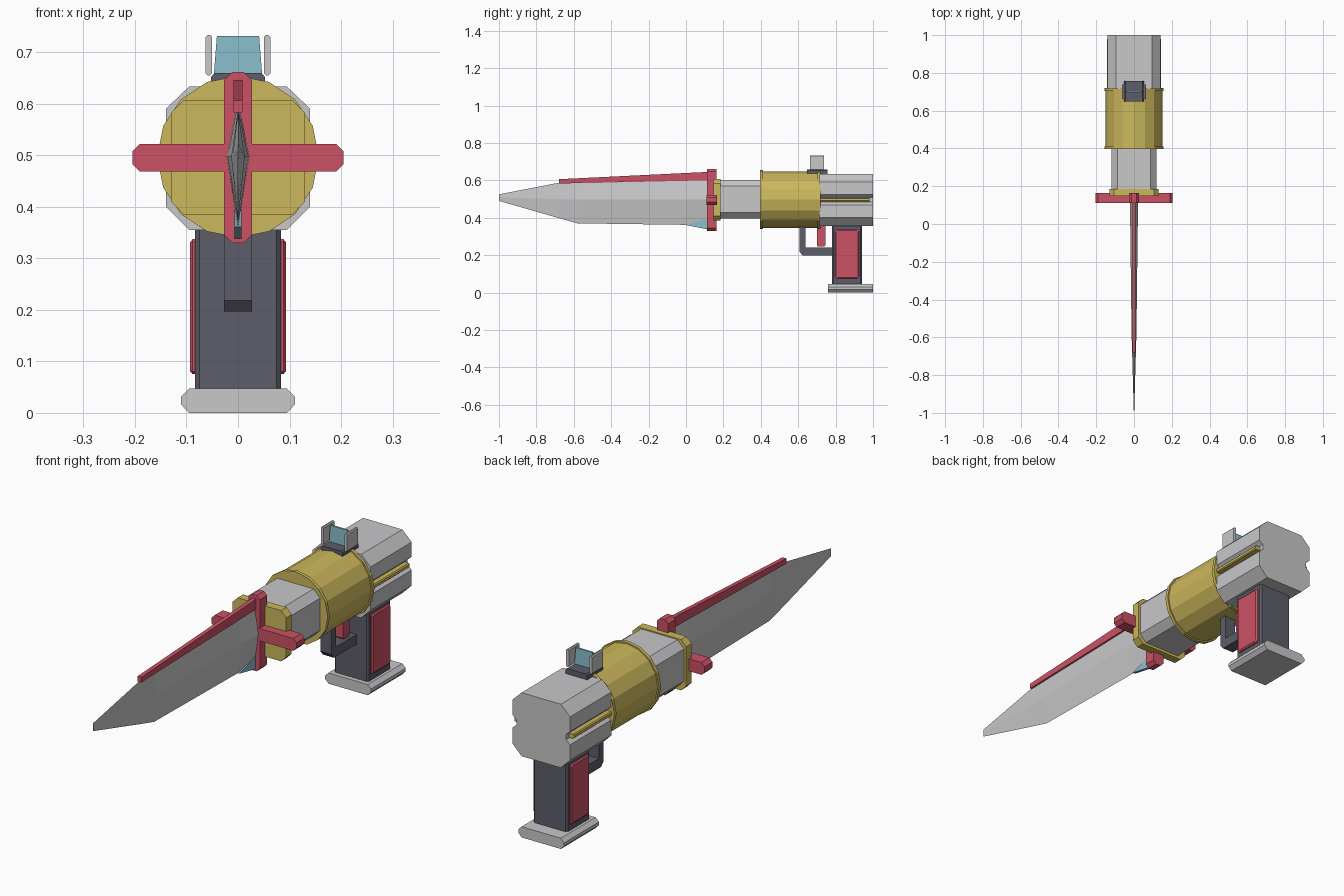
import bpy, bmesh, math
from mathutils import Vector

cube = bpy.data.objects.get("Cube")
if cube:
    bpy.data.objects.remove(cube)


def material(name, rgb):
    lin = [((c / 255 + 0.055) / 1.055) ** 2.4 for c in rgb] + [1]
    m = bpy.data.materials.new(name)
    m.use_nodes = True
    m.diffuse_color = lin
    m.node_tree.nodes["Principled BSDF"].inputs["Base Color"].default_value = lin
    return m


STEEL = material("light grey", (200, 200, 202))
GOLD = material("gold", (204, 184, 92))
RED = material("red", (204, 82, 101))
DARK = material("dark slate", (93, 93, 106))
CYAN = material("pale cyan", (139, 192, 205))


def loft(name, rings, mat):
    """Skin a list of equal-length rings and cap both ends."""
    bm = bmesh.new()
    loops = [[bm.verts.new(p) for p in ring] for ring in rings]
    n = len(loops[0])
    for a, b in zip(loops, loops[1:]):
        for i in range(n):
            j = (i + 1) % n
            bm.faces.new((a[i], a[j], b[j], b[i]))
    bm.faces.new(loops[0])
    bm.faces.new(loops[-1])
    bmesh.ops.recalc_face_normals(bm, faces=bm.faces)
    me = bpy.data.meshes.new(name)
    bm.to_mesh(me)
    bm.free()
    me.materials.append(mat)
    ob = bpy.data.objects.new(name, me)
    bpy.context.collection.objects.link(ob)
    return ob


def prism(name, pts, axis, lo, hi, mat):
    """Extrude a 2D profile along one axis."""
    place = {"x": lambda p, t: Vector((t, p[0], p[1])),
             "y": lambda p, t: Vector((p[0], t, p[1])),
             "z": lambda p, t: Vector((p[0], p[1], t))}[axis]
    return loft(name, [[place(p, t) for p in pts] for t in (lo, hi)], mat)


def cut_rect(u0, u1, v0, v1, c):
    """Rectangle with cut corners."""
    return [(u0 + c, v0), (u1 - c, v0), (u1, v0 + c), (u1, v1 - c),
            (u1 - c, v1), (u0 + c, v1), (u0, v1 - c), (u0, v0 + c)]


def ngon(r, n, cz):
    return [(r * math.cos(math.tau * i / n), cz + r * math.sin(math.tau * i / n))
            for i in range(n)]


MID = 0.497

# Blade: diamond section, stations of y, top, ridge, bottom, half thickness
stations = [(-1, 0.525, 0.508, 0.49, 0.001), (-0.68, 0.587, 0.5, 0.398, 0.01),
            (-0.58, 0.589, 0.497, 0.37, 0.013), (0, 0.603, MID, 0.362, 0.02),
            (0.12, 0.606, MID, 0.358, 0.022)]
loft("blade", [[(0, y, t), (h, y, m), (0, y, b), (-h, y, m)]
               for y, t, m, b, h in stations], STEEL)
prism("blade_spine", [(-0.68, 0.583), (-0.68, 0.606), (0.12, 0.645), (0.12, 0.6)],
      "x", -0.009, 0.009, RED)
prism("blade_heel", [(0, 0.361), (0.12, 0.397), (0.12, 0.337)], "x", -0.007, 0.007, CYAN)

# Cross guard and collar
prism("guard_bar", cut_rect(-0.205, 0.205, 0.468, 0.522, 0.015), "y", 0.11, 0.165, RED)
prism("guard_post", cut_rect(-0.027, 0.027, 0.33, 0.661, 0.015), "y", 0.112, 0.163, RED)
prism("collar", cut_rect(-0.13, 0.13, 0.385, 0.607, 0.025), "y", 0.147, 0.185, GOLD)

# Barrel and drum
prism("barrel", cut_rect(-0.12, 0.12, 0.397, 0.602, 0.032), "y", 0.18, 0.41, STEEL)
prism("drum", ngon(0.151, 16, MID), "y", 0.4, 0.715, GOLD)
for name, y0 in (("front", 0.396), ("rear", 0.704)):
    prism(name + "_drum_rim", ngon(0.157, 16, MID), "y", y0, y0 + 0.015, GOLD)

# Rear body with a groove and a rail on each side
half = [(0.095, 0.355), (0.14, 0.4), (0.14, 0.468), (0.12, 0.485),
        (0.12, 0.508), (0.14, 0.525), (0.14, 0.59), (0.095, 0.633)]
prism("receiver", half + [(-x, z) for x, z in reversed(half)], "y", 0.715, 1, STEEL)
for side, s in (("left", 1), ("right", -1)):
    prism(side + "_rail", cut_rect(s * 0.13 - 0.014, s * 0.13 + 0.014, 0.487, 0.506, 0.004),
          "y", 0.7, 0.98, GOLD)
    # Grip side panels
    outline = cut_rect(0.797, 0.925, 0.075, 0.337, 0.005)
    inner = cut_rect(0.803, 0.919, 0.081, 0.331, 0.005)
    loft(side + "_grip_panel",
         [[(s * x, y, z) for y, z in o] for x, o in
          ((0.075, outline), (0.088, outline), (0.093, inner))], RED)
    # Sight wings
    prism(side + "_sight_wing", cut_rect(s * 0.0565 - 0.0065, s * 0.0565 + 0.0065,
                                         0.655, 0.733, 0.004), "y", 0.663, 0.738, STEEL)

# Grip and base
prism("grip", cut_rect(-0.083, 0.083, 0.78, 0.94, 0.008), "z", 0.04, 0.37, DARK)
prism("grip_base", [(-0.095, 0), (0.095, 0), (0.111, 0.017), (0.111, 0.031), (0.095, 0.047),
                    (-0.095, 0.047), (-0.111, 0.031), (-0.111, 0.017)],
      "y", 0.76, 1, STEEL)

# Trigger and its guard
prism("trigger_guard", [(0.607, 0.37), (0.607, 0.218), (0.625, 0.197), (0.79, 0.197),
                        (0.79, 0.24), (0.64, 0.24), (0.64, 0.37)],
      "x", -0.027, 0.027, DARK)
prism("trigger", cut_rect(0.7, 0.745, 0.245, 0.37, 0.006), "x", -0.017, 0.017, RED)

# Sight base and glass
prism("sight_base", [(-0.052, 0.635), (0.052, 0.635), (0.052, 0.652), (0.046, 0.659),
                     (-0.046, 0.659), (-0.052, 0.652)], "y", 0.648, 0.757, DARK)
prism("sight_glass", [(-0.047, 0.655), (0.047, 0.655), (0.041, 0.731), (-0.041, 0.731)],
      "y", 0.696, 0.704, CYAN)
